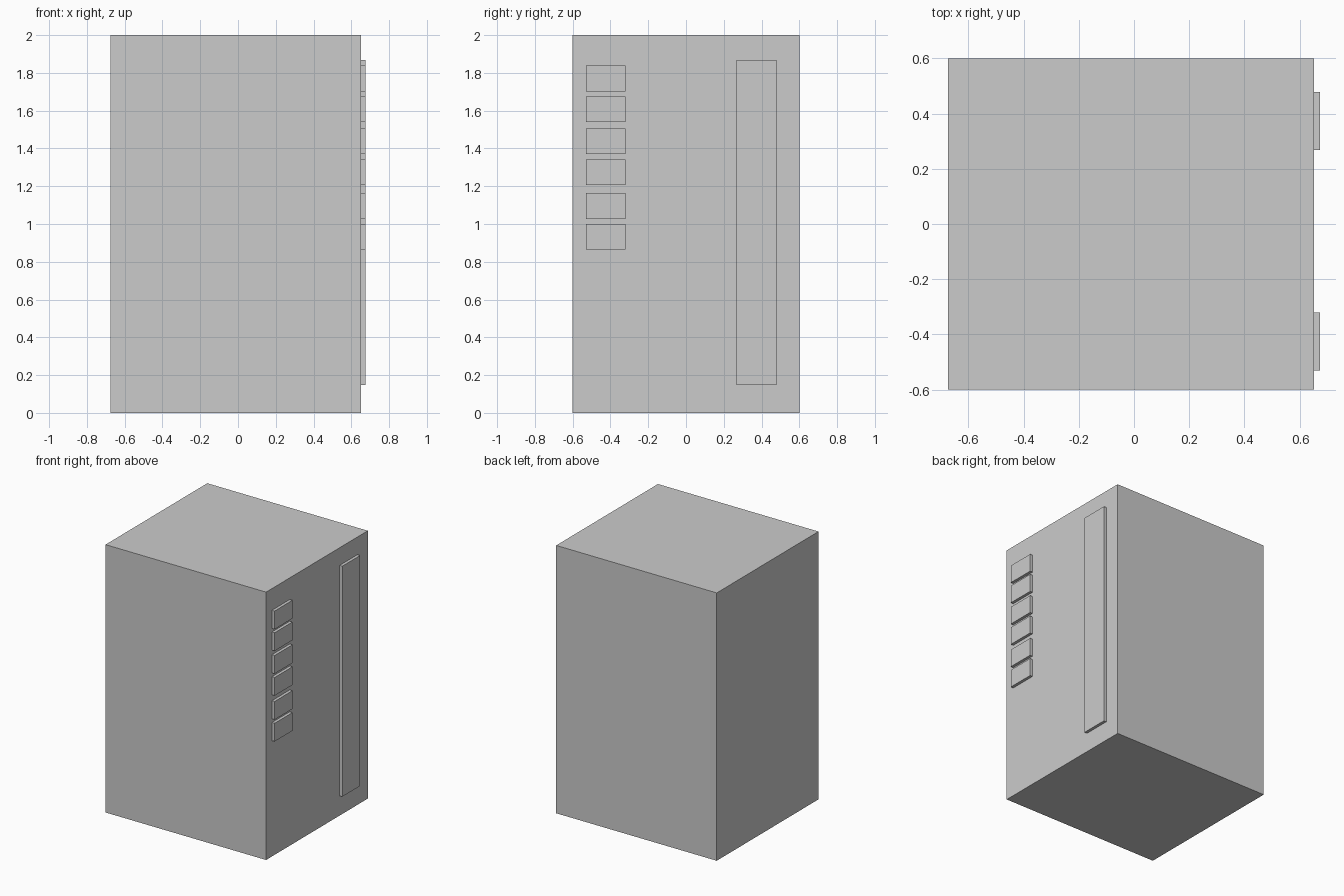
import bpy

if "Cube" in bpy.data.objects:
    bpy.data.objects.remove(bpy.data.objects["Cube"])

BODY_LEFT, BODY_RIGHT = -0.674, 0.652
PANEL_FACE = 0.674


def box(name, x, y, z):
    """Add a box spanning the given (min, max) ranges."""
    bpy.ops.mesh.primitive_cube_add(size=1, location=[sum(r) / 2 for r in (x, y, z)])
    obj = bpy.context.object
    obj.name = name
    obj.scale = [r[1] - r[0] for r in (x, y, z)]
    bpy.ops.object.transform_apply(location=False, rotation=False, scale=True)
    return obj


# Main cabinet
box("cabinet_body", (BODY_LEFT, BODY_RIGHT), (-0.6, 0.6), (0, 2))

# Raised panels on the right side, seated just into the cabinet wall
panel_x = (BODY_RIGHT - 0.002, PANEL_FACE)
box("tall_panel", panel_x, (0.268, 0.478), (0.147, 1.868))

# Column of six small panels, in three close pairs
for i, bottom in enumerate((1.702, 1.54, 1.37, 1.206, 1.027, 0.864)):
    box(f"small_panel_{i + 1}", panel_x, (-0.53, -0.32), (bottom, bottom + 0.136))
